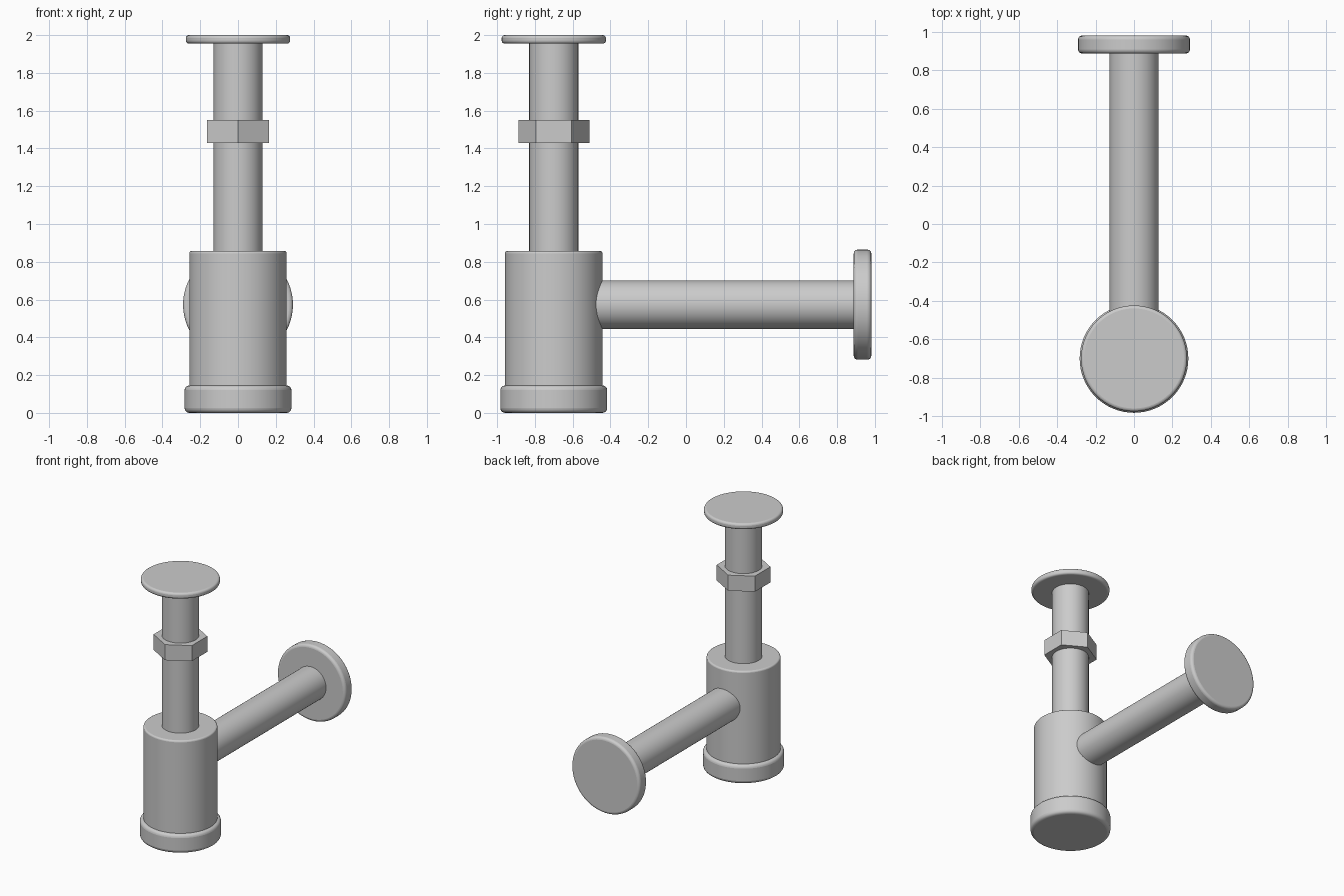
import bpy
from math import pi

cube = bpy.data.objects.get("Cube")
if cube:
    bpy.data.objects.remove(cube, do_unlink=True)

# One plain metal colour
metal = bpy.data.materials.new("brushed_grey_metal")
metal.use_nodes = True
grey = (0.6, 0.6, 0.6, 1)
metal.diffuse_color = grey
metal.node_tree.nodes["Principled BSDF"].inputs["Base Color"].default_value = grey

AXIS_Y = -0.70    # upright axis of the trap
OUTLET_Z = 0.573  # height of the wall pipe


def cylinder(name, radius, start, end, bevel=0, sides=64, to_wall=False):
    """Cylinder on the upright axis, or on the wall pipe axis."""
    mid = (start + end) / 2
    place = (0, mid, OUTLET_Z) if to_wall else (0, AXIS_Y, mid)
    bpy.ops.mesh.primitive_cylinder_add(
        vertices=sides, radius=radius, depth=end - start, location=place,
        rotation=(pi / 2 if to_wall else 0, 0, 0))
    obj = bpy.context.object
    obj.name = name
    obj.data.materials.append(metal)
    if sides > 6:
        bpy.ops.object.shade_smooth_by_angle(angle=pi / 6)
    if bevel:
        mod = obj.modifiers.new("rounded_rim", "BEVEL")
        mod.width = bevel
        mod.segments = 4
        mod.limit_method = "ANGLE"
        mod.angle_limit = pi / 4
    return obj


# Upright parts, from the floor up
cylinder("bottom_cap", 0.283, 0, 0.145, 0.025)
cylinder("trap_body", 0.258, 0.10, 0.857, 0.012)
cylinder("inlet_pipe", 0.13, 0.80, 1.97)
cylinder("hex_nut", 0.188, 1.43, 1.55, sides=6)
cylinder("drain_plate", 0.276, 1.955, 2.0, 0.016)

# Parts running back to the wall
cylinder("outlet_pipe", 0.128, AXIS_Y + 0.1, 0.93, to_wall=True)
cylinder("wall_flange", 0.291, 0.888, 0.981, 0.02, to_wall=True)
